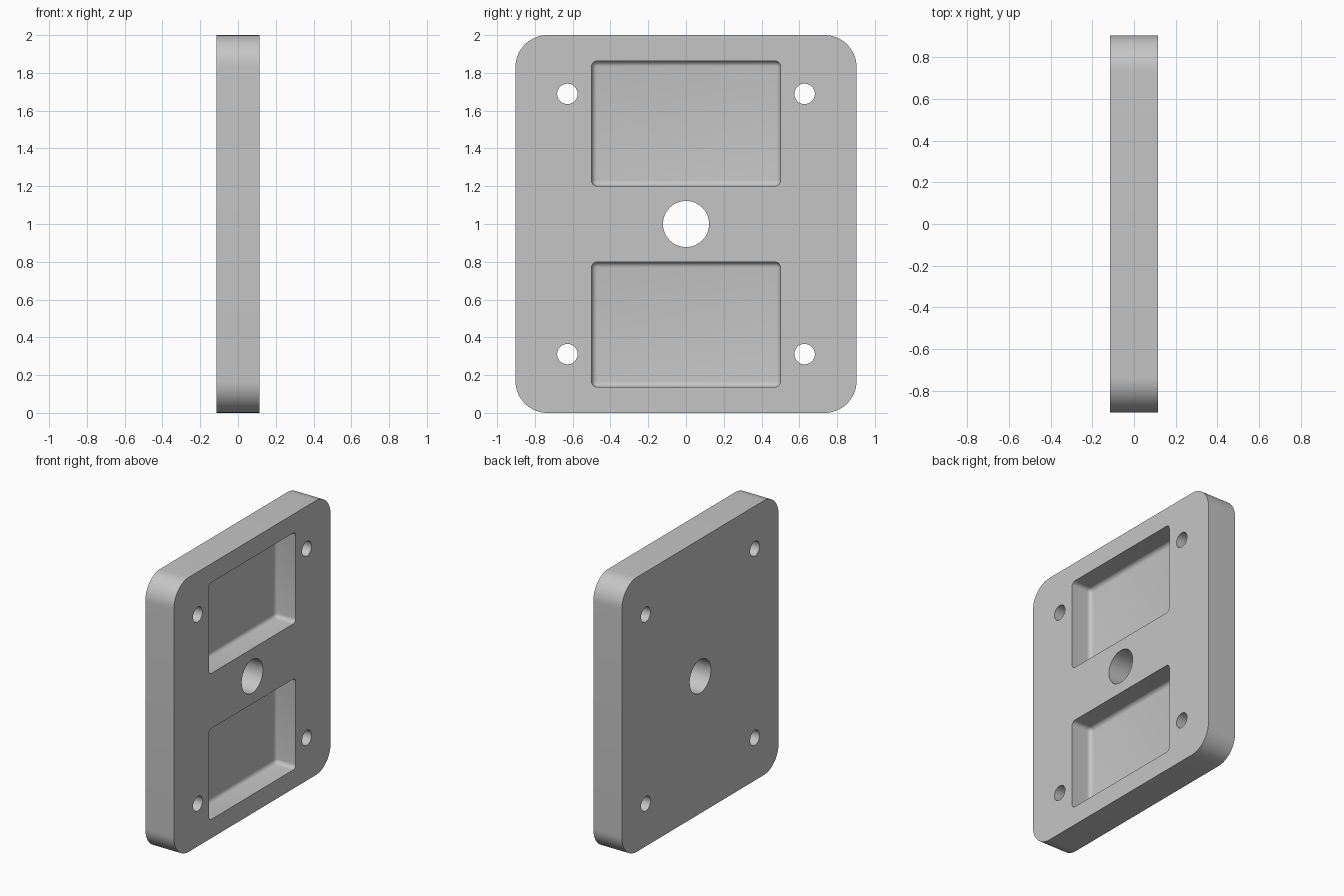
import bpy, bmesh, math
from mathutils import Matrix

cube = bpy.data.objects.get("Cube")
if cube:
    bpy.data.objects.remove(cube, do_unlink=True)

HALF_T = 0.115      # half the plate thickness
POCKET_FLOOR = -0.045

grey = bpy.data.materials.new("plain grey")
grey.use_nodes = True
colour = (0.56, 0.56, 0.56, 1)
grey.diffuse_color = colour
grey.node_tree.nodes["Principled BSDF"].inputs["Base Color"].default_value = colour


def make_object(name, bm):
    mesh = bpy.data.meshes.new(name)
    bmesh.ops.recalc_face_normals(bm, faces=bm.faces)
    bm.to_mesh(mesh)
    bm.free()
    mesh.materials.append(grey)
    obj = bpy.data.objects.new(name, mesh)
    bpy.context.collection.objects.link(obj)
    return obj


def rounded_box(name, x0, x1, half_y, z0, z1, radius, segments, round_floor=False):
    """Box with rounded corners in the YZ plane, and optionally a rounded -x rim."""
    bm = bmesh.new()
    bmesh.ops.create_cube(bm, size=1)
    for v in bm.verts:
        v.co.x = x1 if v.co.x > 0 else x0
        v.co.y *= 2 * half_y
        v.co.z = z1 if v.co.z > 0 else z0
    edges = []
    for e in bm.edges:
        a, b = (v.co.x for v in e.verts)
        if a != b or (round_floor and max(a, b) < x1):
            edges.append(e)
    bmesh.ops.bevel(bm, geom=edges, offset=radius, offset_type='OFFSET',
                    segments=segments, profile=0.5, affect='EDGES')
    return make_object(name, bm)


def hole_cutter(name, y, z, radius):
    bm = bmesh.new()
    place = Matrix.Translation((0, y, z)) @ Matrix.Rotation(math.pi / 2, 4, 'Y')
    bmesh.ops.create_cone(bm, cap_ends=True, segments=64, radius1=radius,
                          radius2=radius, depth=1, matrix=place)
    return make_object(name, bm)


# Plate with rounded corners
plate = rounded_box("plate", -HALF_T, HALF_T, 0.903, 0, 2, 0.17, 16)

# Two blind pockets on the +x face
cutters = [rounded_box("pocket_cutter", POCKET_FLOOR, HALF_T + 0.2, 0.5,
                       z - 0.331, z + 0.331, 0.03, 6, True) for z in (0.468, 1.532)]

# Central bore and four corner holes, all the way through
cutters.append(hole_cutter("bore_cutter", 0, 1, 0.122))
for y in (-0.628, 0.628):
    for z in (0.311, 1.689):
        cutters.append(hole_cutter("bolt_hole_cutter", y, z, 0.054))

for cutter in cutters:
    cut = plate.modifiers.new("cut", 'BOOLEAN')
    cut.operation = 'DIFFERENCE'
    cut.solver = 'EXACT'
    cut.object = cutter

# Apply the cuts, then remove the cutters
bpy.context.view_layer.update()
graph = bpy.context.evaluated_depsgraph_get()
plate_mesh = bpy.data.meshes.new_from_object(plate.evaluated_get(graph))
plate.modifiers.clear()
plate.data = plate_mesh
for cutter in cutters:
    bpy.data.objects.remove(cutter, do_unlink=True)

bpy.ops.object.select_all(action='DESELECT')
plate.select_set(True)
bpy.context.view_layer.objects.active = plate
bpy.ops.object.shade_smooth_by_angle(angle=math.radians(30))
